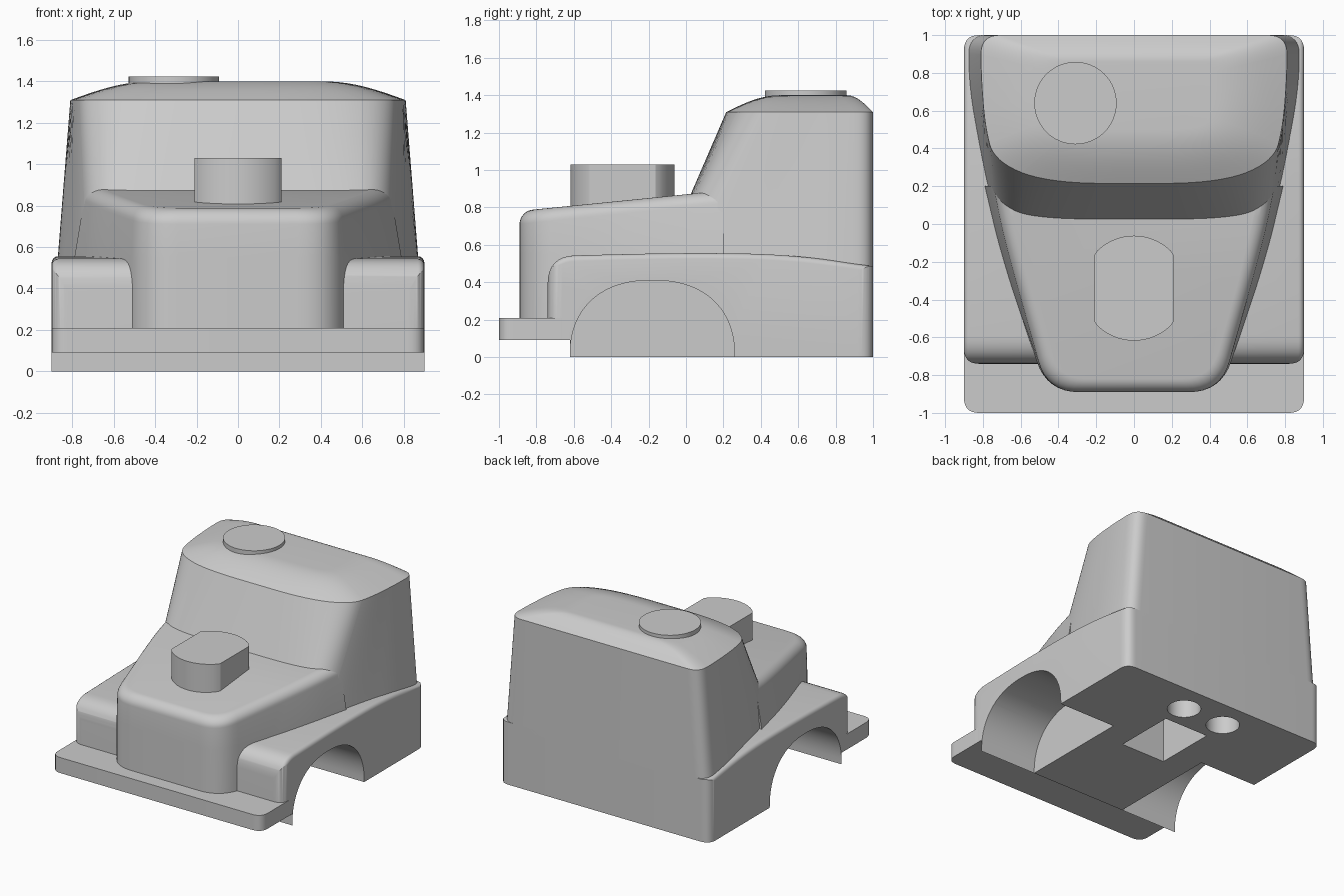
import bpy, bmesh, math
from mathutils import Vector

if "Cube" in bpy.data.objects:
    bpy.data.objects.remove(bpy.data.objects["Cube"])


def rounded(pts, n=8):
    """Closed 2D polygon; each (a, b, r) corner becomes a curve (r clamped to half the sides)."""
    out = []
    for i, (a, b, r) in enumerate(pts):
        p = Vector((a, b))
        if r == 0:
            out.append(p)
            continue
        u = Vector(pts[i - 1][:2]) - p
        v = Vector(pts[(i + 1) % len(pts)][:2]) - p
        s = p + u.normalized() * min(r, u.length * 0.499)
        e = p + v.normalized() * min(r, v.length * 0.499)
        for k in range(n + 1):
            t = k / n
            out.append(s * (1 - t) ** 2 + p * 2 * t * (1 - t) + e * t * t)
    return out


def mirrored(half):
    """Right-hand corners, front to back, completed with the left-hand side."""
    return half + [(-x, y, r) for x, y, r in reversed(half)]


def loft(name, rings):
    bm = bmesh.new()
    rows = [[bm.verts.new(p) for p in ring] for ring in rings]
    n = len(rows[0])
    for lo, hi in zip(rows, rows[1:]):
        for i in range(n):
            j = (i + 1) % n
            bm.faces.new((lo[i], lo[j], hi[j], hi[i]))
    bm.faces.new(rows[0])
    bm.faces.new(rows[-1])
    bmesh.ops.recalc_face_normals(bm, faces=bm.faces)
    me = bpy.data.meshes.new(name)
    bm.to_mesh(me)
    bm.free()
    ob = bpy.data.objects.new(name, me)
    bpy.context.collection.objects.link(ob)
    return ob


def level(outline, z):
    return [(p[0], p[1], z) for p in outline]


def prism(name, outline, z0, z1):
    return loft(name, [level(outline, z0), level(outline, z1)])


def side_extrude(name, profile, x0, x1):
    return loft(name, [[(x, p[0], p[1]) for p in profile] for x in (x0, x1)])


def box_outline(hx, y0, y1):
    return [(-hx, y0), (hx, y0), (hx, y1), (-hx, y1)]


def circle(cx, cy, r, n=64):
    return [(cx + r * math.cos(2 * math.pi * i / n), cy + r * math.sin(2 * math.pi * i / n))
            for i in range(n)]


def boolean(ob, other, op):
    m = ob.modifiers.new(op, 'BOOLEAN')
    m.object, m.operation, m.solver = other, op, 'EXACT'


# Cutters: wheel arches, underside socket, peg holes, front step
arch = [(-0.62, -0.1)]
for i in range(41):
    a = math.pi * (1 - i / 40)
    c, s = math.cos(a), max(0.0, math.sin(a))
    arch.append((-0.18 + 0.44 * math.copysign(abs(c) ** (2 / 2.3), c), 0.41 * s ** (2 / 2.3)))
arch.append((0.26, -0.1))
cutters = [prism("socket_cutter", box_outline(0.19, 0.1, 0.58), -0.1, 0.44)]
for s in (-1, 1):
    cutters.append(side_extrude("arch_cutter", arch, s * 0.41, s * 1.1))
    cutters.append(prism("peg_hole_cutter", circle(s * 0.18, 0.77, 0.12), -0.1, 0.25))
step = prism("step_cutter", box_outline(1.1, -1.1, -0.62), -0.2, 0.09)
plan = prism("plan_cutter", rounded(mirrored([(0.9, -0.74, 0.08), (0.9, 1, 0.08)])), 0, 1)

# Fender body: side profile trimmed to a rounded plan
body = side_extrude("fender_body", rounded([
    (-0.74, -0.15, 0), (-0.74, 0.54, 0.15), (0, 0.558, 0.3), (0.55, 0.55, 0.3),
    (1.0, 0.485, 0), (1.15, 0.463, 0), (1.15, -0.15, 0)]), -0.9, 0.9)
bev = body.modifiers.new("edge_round", 'BEVEL')
bev.width, bev.segments, bev.limit_method, bev.angle_limit = 0.03, 4, 'ANGLE', math.radians(60)
boolean(body, plan, 'INTERSECT')
boolean(body, step, 'DIFFERENCE')

# Front bumper shelf
bumper = prism("bumper", rounded(mirrored([(0.9, -1, 0.08), (0.9, -0.62, 0)])), 0.09, 0.21)

# Hood: flared base lofted to a sloping, filleted top
base = rounded(mirrored([(0.46, -0.89, 0.17), (0.70, -0.18, 0.3), (0.79, 0.2, 0)]))
top = rounded(mirrored([(0.46, -0.89, 0.17), (0.69, -0.08, 0.3), (0.745, 0.2, 0)]))
rings = [level(base, 0.15), level(base, 0.55)]
R = 0.07
for i in range(9):
    a = math.pi / 2 * i / 8
    d, drop = R * (1 - math.cos(a)), R * (1 - math.sin(a))
    ring = []
    for p in top:
        x, y = p[0] * (1 - d / 0.6), -0.2 + (p[1] + 0.2) * (1 - d / 0.69)
        ring.append((x, y, 0.87 + 0.1 * y - drop))
    rings.append(ring)
hood = loft("hood", rings)

for ob in (body, hood):
    for c in cutters:
        boolean(ob, c, 'DIFFERENCE')

# Cab: leaning walls, then a domed roof
waist = rounded(mirrored([(0.5, 0.025, 0.3), (0.71, 0.09, 0.3), (0.78, 0.32, 0.3),
                          (0.845, 0.75, 0.15), (0.845, 1, 0.1)]))
eave = rounded(mirrored([(0.45, 0.215, 0.3), (0.74, 0.33, 0.3), (0.79, 0.52, 0.3),
                         (0.81, 0.8, 0.1), (0.81, 1, 0.1)]))
crown = rounded(mirrored([(0.25, 0.5, 0.3), (0.38, 0.52, 0.3), (0.42, 0.62, 0.3),
                          (0.42, 0.75, 0.1), (0.42, 0.86, 0.08)]))
k = (0.45 - 0.87) / (1.31 - 0.87)
foot = [w + (e - w) * k for w, e in zip(waist, eave)]
for p in foot:
    p.y = min(p.y, 1.0)
rings = [level(foot, 0.45), level(waist, 0.87), level(eave, 1.31)]
for i in range(1, 11):
    t = i / 10
    rings.append(level([e.lerp(c, t) for e, c in zip(eave, crown)],
                       1.31 + 0.09 * math.sin(t * math.pi / 2)))
cab = loft("cab", rings)

# Roof disc and flat-sided hood stud
disc = prism("roof_disc", circle(-0.31, 0.64, 0.218), 1.33, 1.425)
stud = prism("hood_stud", [(max(-0.21, min(0.21, x)), y)
                           for x, y in circle(0, -0.34, 0.278)], 0.76, 1.03)

# Bake the cuts, drop the cutters, shade
for ob in (body, bumper, hood, cab, disc, stud):
    bpy.ops.object.select_all(action='DESELECT')
    ob.select_set(True)
    bpy.context.view_layer.objects.active = ob
    bpy.ops.object.convert(target='MESH')
    bpy.ops.object.shade_smooth_by_angle(angle=math.radians(28))
for c in cutters + [step, plan]:
    bpy.data.objects.remove(c, do_unlink=True)
